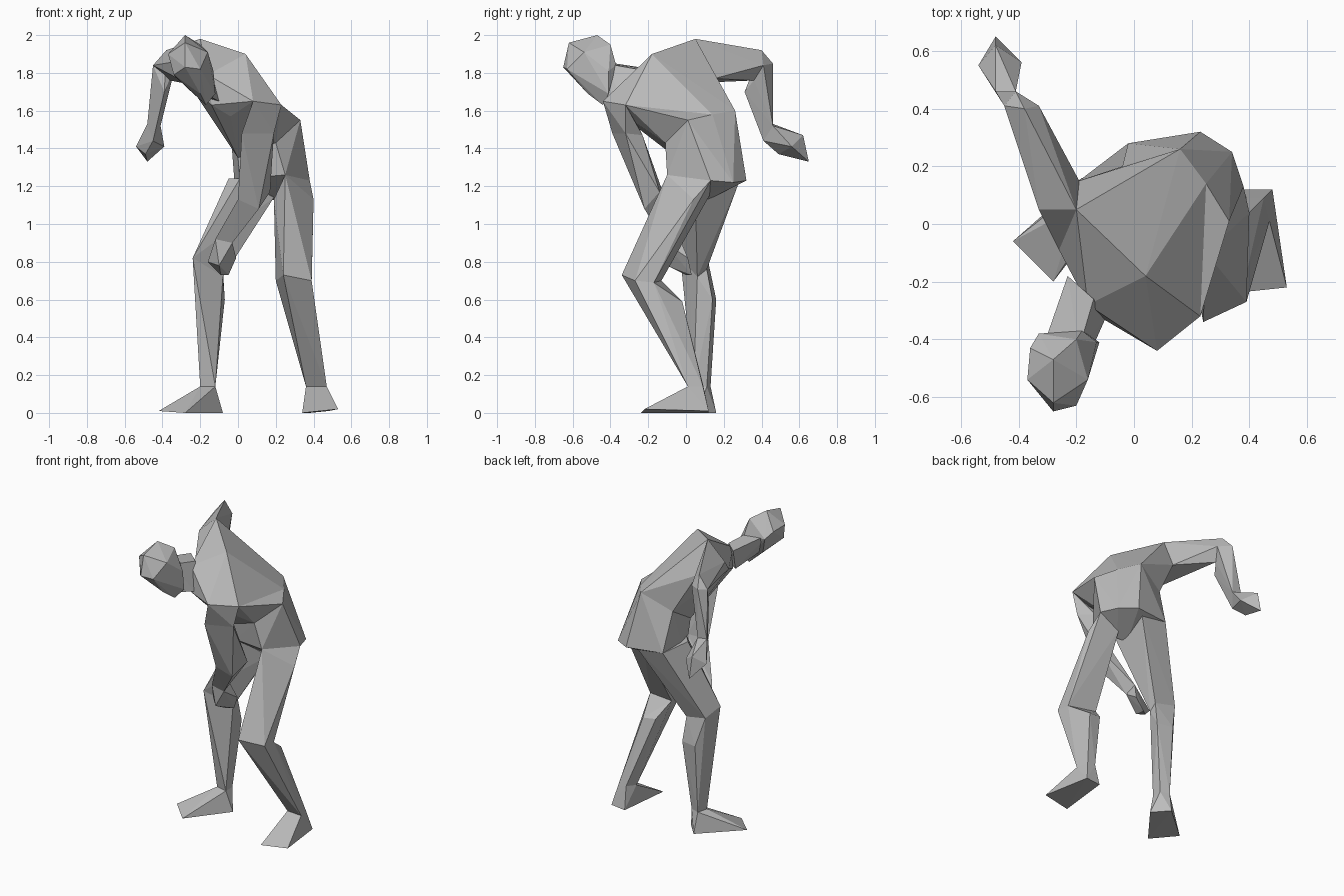
import bpy
import bmesh
from mathutils import Vector

default_cube = bpy.data.objects.get("Cube")
if default_cube:
    bpy.data.objects.remove(default_cube, do_unlink=True)

# One plain clay colour for the whole figure
clay = bpy.data.materials.new("clay_grey")
clay.use_nodes = True
clay_colour = (0.5, 0.5, 0.5, 1)
clay.diffuse_color = clay_colour
clay.node_tree.nodes["Principled BSDF"].inputs["Base Color"].default_value = clay_colour

sections = {}
CENTIMETRE = 0.01


def section(name, *points):
    """Store a named cross-section of the body, in centimetres."""
    sections[name] = [Vector(point) * CENTIMETRE for point in points]


def body_part(name, *section_names):
    """Stretch a faceted skin over the named cross-sections."""
    mesh = bpy.data.meshes.new(name)
    bm = bmesh.new()
    for section_name in section_names:
        for point in sections[section_name]:
            bm.verts.new(point)
    bmesh.ops.remove_doubles(bm, verts=bm.verts, dist=CENTIMETRE / 10)
    result = bmesh.ops.convex_hull(bm, input=bm.verts)
    leftover = set(result["geom_interior"] + result["geom_unused"])
    loose = [item for item in leftover if isinstance(item, bmesh.types.BMVert)]
    bmesh.ops.delete(bm, geom=loose, context="VERTS")
    bmesh.ops.recalc_face_normals(bm, faces=bm.faces)
    bm.to_mesh(mesh)
    bm.free()
    mesh.materials.append(clay)
    part = bpy.data.objects.new(name, mesh)
    bpy.context.scene.collection.objects.link(part)
    return part


# Trunk sections, from the shoulders down to the hips
section("upper_back", (-20, 5, 198), (4, -18, 190), (-16, -28, 179))
section("left_shoulder", (8, -44, 165), (23, -32, 163))
section("right_armpit", (-19, 15, 177), (-26, -9, 174))
section("chest", (-14, -31, 163), (-4, -30, 157))
section("waist", (25, 14, 158), (16, 26, 160), (-4, 20, 150))
section("left_waist", (33, 1, 155))
section("belly", (0, -5, 135), (20, -11, 143))
section("pelvis", (38, 13, 123), (34, 25, 122), (23, 32, 123), (-2, 28, 124),
        (-2, 8, 124), (25, -10, 126), (1, -4, 124))
section("crotch", (14, 10, 112), (20, 8, 113))

# Head and neck sections
section("skull", (-28, -47, 200), (-20, -40, 195), (-36, -43, 189),
        (-37, -54, 190), (-28, -62, 196), (-16, -54, 191), (-13, -41, 181))
section("face", (-28, -65, 183), (-20, -63, 182), (-34, -57, 179),
        (-12, -41, 169), (-17, -44, 163), (-20, -52, 169), (-28, -43, 173))
section("nape", (-33, -38, 185), (-18, -37, 184))
section("neck_top", (-32, -44, 186), (-19, -43, 185), (-14, -42, 167), (-26, -44, 173))
section("neck_base", (-23, -18, 182), (-14, -26, 182), (-10, -33, 165), (-22, -22, 168))

# Left arm sections, reaching across to the right knee
section("left_armpit", (6, -27, 155))
section("left_biceps", (2, -39, 148), (19, -32, 148), (12, -23, 147))
section("left_elbow", (0, -24, 113), (11, -22, 108), (17, -14, 117), (8, -13, 119))
section("left_wrist", (-12, -11, 92), (-3, -11, 90), (-4, -4, 94))
section("left_fingers", (-16, -4, 80), (-10, -10, 78), (-9, 0, 73),
        (-1, 1, 82), (-5, 3, 73))

# Right arm sections, raised behind the back
section("right_shoulder", (-20, 5, 198), (-33, 5, 186))
section("right_elbow", (-45, 41, 184), (-38, 40, 192), (-33, 41, 184),
        (-41, 46, 185), (-36, 36, 176))
section("right_elbow_bend", (-39, 31, 170))
section("right_wrist", (-48, 46, 153), (-41, 46, 152), (-45, 41, 144))
section("right_fingers", (-54, 55, 141), (-48, 65, 133), (-48, 62, 147),
        (-39, 56, 141), (-49, 49, 137))

# Left leg sections
section("left_hip", (25, -10, 126), (38, 13, 123), (40, 4, 113), (19, -3, 113), (23, 13, 116))
section("left_knee", (24, -34, 73), (39, -27, 70), (39, -17, 69), (20, -13, 70))
section("left_calf", (25, -3, 60), (34, -2, 59))
section("left_ankle", (36, 2, 14), (47, 1, 14), (45, 9, 14), (39, 9, 15))
section("left_sole", (34, -24, 0), (53, -22, 2), (48, 12, 1), (38, 12, 0))

# Right leg sections
section("right_hip", (-5, 5, 124), (1, -2, 124), (-2, 28, 124), (17, 28, 122), (19, 5, 114))
section("right_knee", (-24, -3, 82), (-15, 2, 77), (-8, 6, 72), (-8, 11, 76), (-23, 12, 79))
section("right_calf", (-7, 14, 60), (-18, 16, 60))
section("right_ankle", (-20, 6, 14), (-12, 4, 14), (-12, 11, 14), (-18, 13, 14))
section("right_sole", (-42, -6, 1), (-28, -20, 0), (-8, 6, 0), (-17, 16, 0))

# Trunk, neck and head
body_part("torso", "upper_back", "left_shoulder", "right_armpit", "chest", "waist", "belly")
body_part("left_flank", "left_shoulder", "left_waist", "waist", "belly")
body_part("abdomen", "waist", "left_waist", "belly", "pelvis", "crotch")
body_part("neck", "neck_base", "neck_top")
body_part("head", "skull", "face", "nape")

# Arms
body_part("left_shoulder_cap", "left_shoulder", "left_armpit", "left_biceps")
body_part("left_upper_arm", "left_biceps", "left_elbow")
body_part("left_forearm", "left_elbow", "left_wrist")
body_part("right_upper_arm", "right_shoulder", "right_armpit", "right_elbow")
body_part("right_forearm", "right_elbow", "right_elbow_bend", "right_wrist")

# Paired hands, legs and feet share the same joint layout
for side in ("left", "right"):
    body_part(f"{side}_hand", f"{side}_wrist", f"{side}_fingers")
    body_part(f"{side}_thigh", f"{side}_hip", f"{side}_knee")
    body_part(f"{side}_shin", f"{side}_knee", f"{side}_calf", f"{side}_ankle")
    body_part(f"{side}_foot", f"{side}_ankle", f"{side}_sole")
